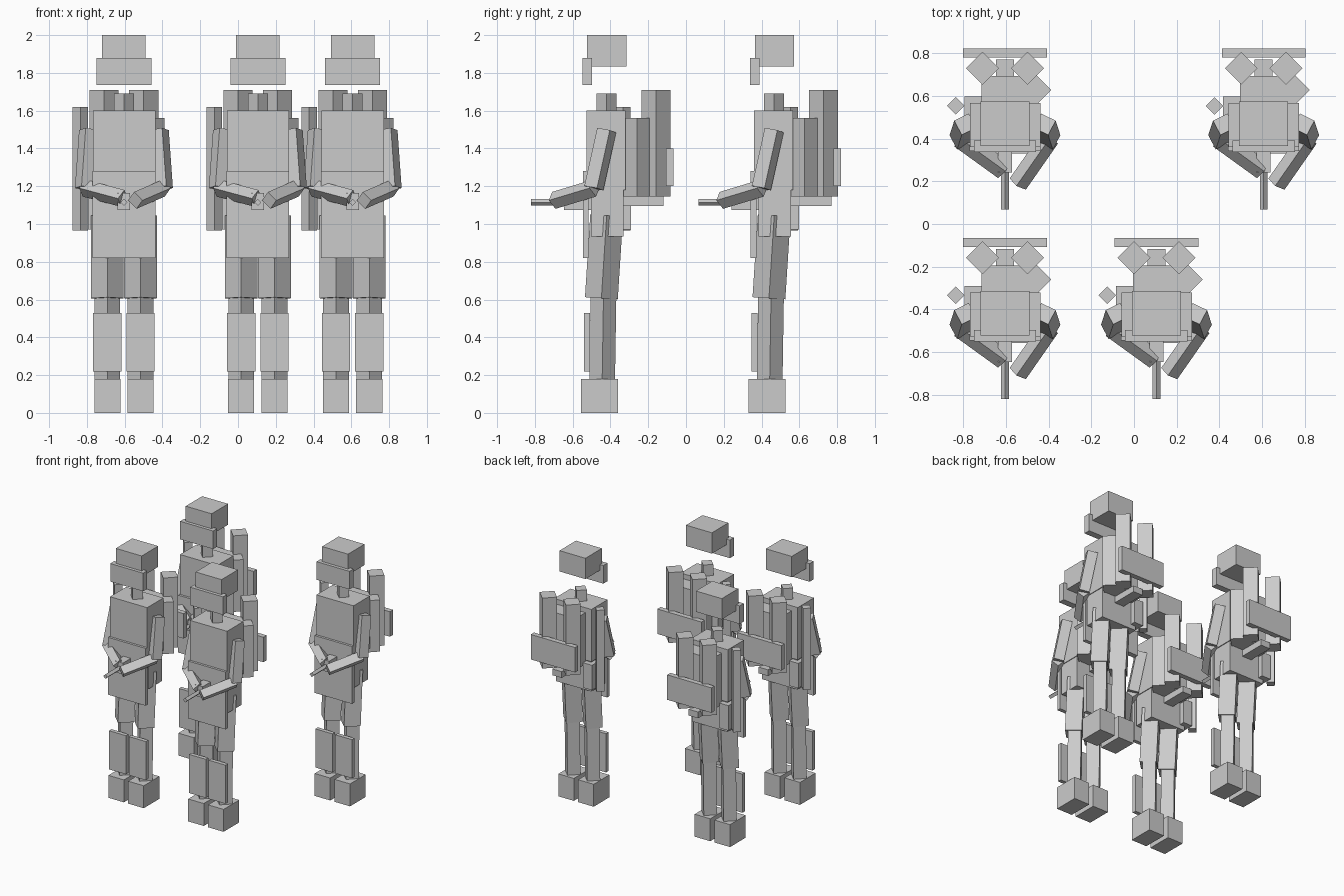
import bpy, bmesh
from mathutils import Vector

if "Cube" in bpy.data.objects:
    bpy.data.objects.remove(bpy.data.objects["Cube"])

FRONT_Y = -0.445                       # centre of the front row; local y is measured from here
SPOTS = [(-0.604, 0.0), (0.105, 0.0), (-0.604, 0.887), (0.607, 0.887)]
parts = []


def finish(name, bm):
    bmesh.ops.recalc_face_normals(bm, faces=bm.faces)
    mesh = bpy.data.meshes.new(name)
    bm.to_mesh(mesh)
    bm.free()
    obj = bpy.data.objects.new(name, mesh)
    bpy.context.collection.objects.link(obj)
    parts.append(obj)


def box(name, x, y, z):
    """Axis-aligned box from three (min, max) ranges."""
    bm = bmesh.new()
    bmesh.ops.create_cube(bm, size=1)
    for v in bm.verts:
        v.co = [(a + b) / 2 + c * (b - a) for c, (a, b) in zip(v.co, (x, y, z))]
    finish(name, bm)


def rod(name, start, end, r):
    """Four-sided rod between two points."""
    a, b = Vector(start), Vector(end)
    turn = (b - a).to_track_quat('Z', 'Y')
    bm = bmesh.new()
    rings = []
    for p in (a, b):
        rings.append([bm.verts.new(p + turn @ Vector((dx * r, dy * r, 0)))
                      for dx, dy in ((1, 0), (0, 1), (-1, 0), (0, -1))])
    lo, hi = rings
    bm.faces.new(lo)
    bm.faces.new(hi)
    for i in range(4):
        j = (i + 1) % 4
        bm.faces.new((lo[i], lo[j], hi[j], hi[i]))
    finish(name, bm)


# Head and torso
box("helmet", (-0.115, 0.115), (-0.523, -0.314), (1.833, 2.0))
box("face_mask", (-0.146, 0.146), (-0.549, -0.497), (1.735, 1.88))
rod("neck", (0, -0.42, 1.55), (0, -0.42, 1.69), 0.053)
box("chest", (-0.164, 0.166), (-0.526, -0.32), (1.18, 1.60))
box("pelvis", (-0.155, 0.16), (-0.503, -0.331), (0.935, 1.19))
box("front_apron", (-0.167, 0.166), (-0.545, -0.515), (0.82, 1.28))
box("hip_pouch", (-0.19, -0.11), (-0.40, -0.29), (0.97, 1.17))

# Legs and upper arms, mirrored
for side, s in (("left", -1), ("right", 1)):
    c = 0.088 * s
    rod(side + "_thigh", (c, -0.42, 1.045), (c, -0.448, 0.607), 0.087)
    rod(side + "_shin", (c, -0.437, 0.61), (c, -0.444, 0.17), 0.068)
    box(side + "_shin_guard", (c - 0.075, c + 0.075), (-0.54, -0.508), (0.22, 0.53))
    box(side + "_boot", (c - 0.069, c + 0.069), (-0.557, -0.359), (0, 0.18))
    rod(side + "_upper_arm", (0.186 * s, -0.42, 1.497), (0.208 * s, -0.488, 1.19), 0.054)

# Forearms reach different points on the tool
rod("left_forearm", (-0.21, -0.487, 1.19), (-0.005, -0.635, 1.135), 0.046)
rod("right_forearm", (0.21, -0.485, 1.19), (0.06, -0.70, 1.125), 0.046)

# Hand-held nozzle
box("nozzle_body", (-0.033, 0.033), (-0.645, -0.48), (1.075, 1.165))
rod("nozzle_barrel", (0, -0.60, 1.115), (0, -0.82, 1.115), 0.018)

# Back equipment
box("pack_frame", (-0.11, 0.13), (-0.325, -0.195), (1.145, 1.56))
box("pack_base", (-0.042, 0.042), (-0.34, -0.118), (1.095, 1.145))
for side, s in (("left", -1), ("right", 1)):
    rod(side + "_tank", (0.105 * s, -0.158, 1.145), (0.105 * s, -0.158, 1.71), 0.077)
box("tank_strap", (-0.196, 0.196), (-0.107, -0.066), (1.20, 1.40))
rod("side_canister", (0.143, -0.26, 1.145), (0.143, -0.26, 1.56), 0.073)
rod("slung_tube", (-0.23, -0.334, 0.965), (-0.23, -0.334, 1.62), 0.041)

# Four identical figures in two rows
originals = list(parts)
for n, (x, y) in enumerate(SPOTS[1:], 2):
    for src in originals:
        dup = src.copy()
        dup.name = f"{src.name}_{n}"
        bpy.context.collection.objects.link(dup)
        dup.location = (x, y, 0)
for src in originals:
    src.location = (SPOTS[0][0], SPOTS[0][1], 0)
